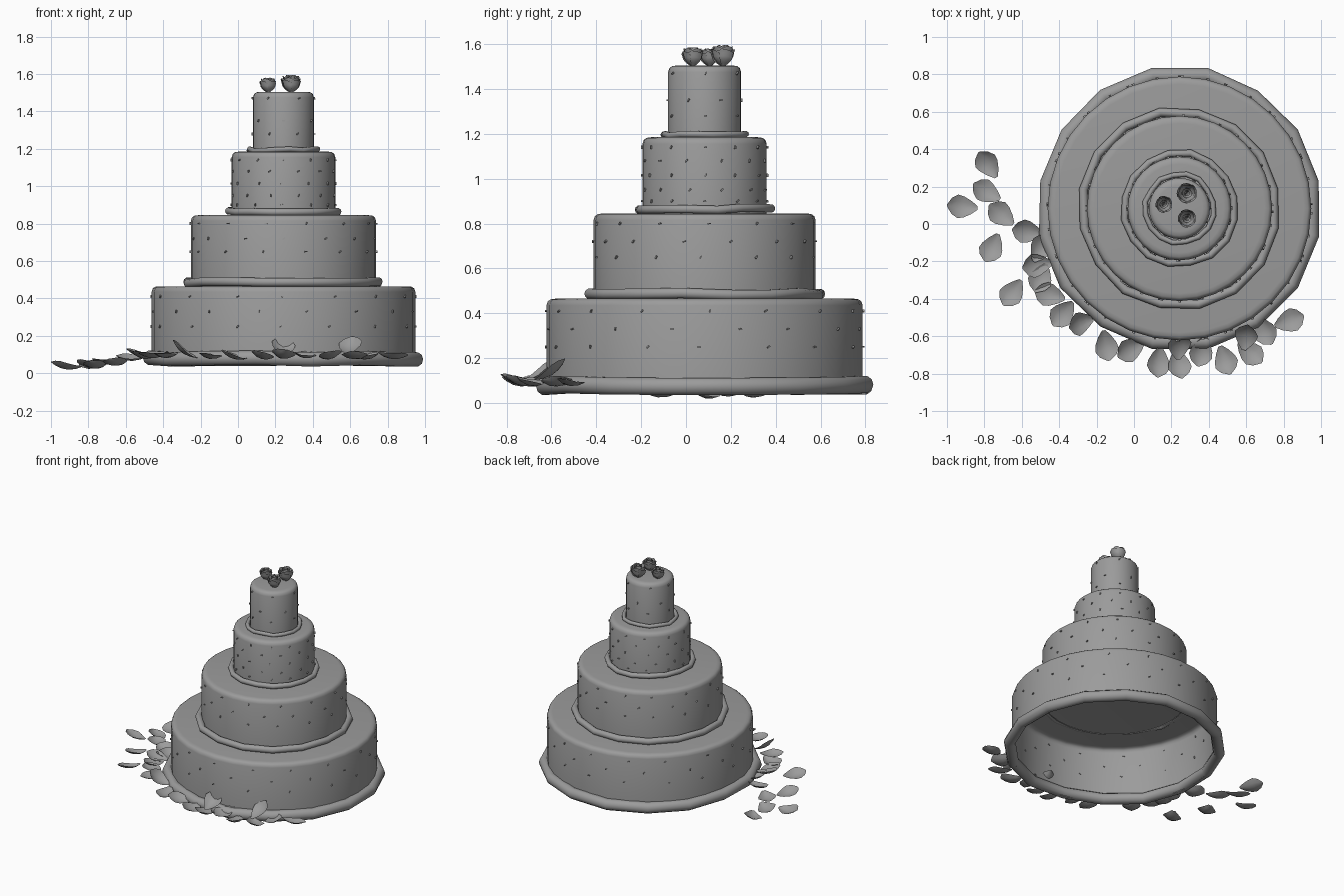
import bpy, bmesh, math, random
from mathutils import Matrix, Vector

if "Cube" in bpy.data.objects:
    bpy.data.objects.remove(bpy.data.objects["Cube"])

random.seed(4)
CX, CY = 0.243, 0.083

# one dark grey for the whole cake
GREY = bpy.data.materials.new("icing_grey")
GREY.diffuse_color = (.33, .33, .33, 1)
GREY.use_nodes = True
GREY.node_tree.nodes["Principled BSDF"].inputs["Base Color"].default_value = GREY.diffuse_color


def finish(bm, name, loc=(0, 0, 0), angle=40):
    mesh = bpy.data.meshes.new(name)
    bm.to_mesh(mesh)
    bm.free()
    mesh.materials.append(GREY)
    ob = bpy.data.objects.new(name, mesh)
    ob.location = loc
    bpy.context.collection.objects.link(ob)
    if angle:
        bpy.ops.object.select_all(action='DESELECT')
        ob.select_set(True)
        bpy.context.view_layer.objects.active = ob
        bpy.ops.object.shade_smooth_by_angle(angle=math.radians(angle))
    return ob


def tier(name, r, z0, z1, n=32):
    """Open-bottomed cake tier with a softened top edge."""
    bm = bmesh.new()
    prof = [(r, z0), (r, z1 - .03), (r - .006, z1 - .012), (r - .018, z1 - .003), (r - .04, z1)]
    rings = [[bm.verts.new((p * math.cos(math.tau * i / n), p * math.sin(math.tau * i / n), z))
              for i in range(n)] for p, z in prof]
    for a, b in zip(rings, rings[1:]):
        for i in range(n):
            j = (i + 1) % n
            bm.faces.new((a[i], a[j], b[j], b[i]))
    bm.faces.new(rings[-1])
    finish(bm, name, (CX, CY, 0))


def piping(name, outer, z, minor, n=16, m=10):
    """Slightly uneven rope of icing around a tier's base."""
    bm = bmesh.new()
    rings = []
    for i in range(n):
        a = math.tau * (i + .5) / n
        R = outer - minor + random.uniform(-.004, .008)
        zz = z + random.uniform(-.006, .006)
        rings.append([bm.verts.new(((R + minor * math.cos(t)) * math.cos(a),
                                    (R + minor * math.cos(t)) * math.sin(a),
                                    zz + minor * math.sin(t)))
                      for t in (math.tau * k / m for k in range(m))])
    for i in range(n):
        a, b = rings[i], rings[(i + 1) % n]
        for k in range(m):
            l = (k + 1) % m
            bm.faces.new((a[k], b[k], b[l], a[l]))
    finish(bm, name, (CX, CY, 0), 80)


def sprinkles(name, r, rows, count):
    """Staggered rows of tiny sugar chips on a tier wall."""
    bm = bmesh.new()
    for k, z in enumerate(rows):
        for i in range(count):
            a = math.tau * (i + .5 * (k % 2) + random.uniform(-.1, .1)) / count
            m = (Matrix.Translation((r * math.cos(a), r * math.sin(a), z))
                 @ Matrix.Rotation(a, 4, 'Z')
                 @ Matrix.Rotation(random.uniform(0, 1.5), 4, 'X')
                 @ Matrix.Diagonal((.014, .014, .006, 1)))
            bmesh.ops.create_cube(bm, size=1, matrix=m)
    finish(bm, name, (CX, CY, 0), 0)


def petal(name, x, y, z, deg, tilt, roll):
    """Cupped petal, narrow at its base and broad with a small point at its end."""
    bm = bmesh.new()
    L, cols = .165, 4
    stations = [(0, .010), (.2, .036), (.45, .058), (.65, .064), (.85, .044), (1, .006)]
    rows = []
    for t, w in stations:
        row = []
        for c in range(cols + 1):
            s = c / cols * 2 - 1
            row.append(bm.verts.new(((t - .5) * L, s * w,
                                     .024 * s * s * (w / .064) + .10 * (t - .5) ** 2 - .014)))
        rows.append(row)
    for a, b in zip(rows, rows[1:]):
        for c in range(cols):
            bm.faces.new((a[c], b[c], b[c + 1], a[c + 1]))
    bm.transform(Matrix.Rotation(math.radians(deg), 4, 'Z')
                 @ Matrix.Rotation(-tilt, 4, 'Y') @ Matrix.Rotation(roll, 4, 'X'))
    finish(bm, name, (x, y, z))


def rose(name, x, y, z, s, turn):
    """Rose head: nested layers of overlapping cupped petals."""
    bm = bmesh.new()
    layers = [(5, .040, .066, .95), (5, .033, .078, .9), (4, .024, .083, 1.1), (3, .013, .083, 1.5)]
    nu, nv = 6, 5
    for li, (cnt, R, h, half) in enumerate(layers):
        for p in range(cnt):
            mid = turn + math.tau * p / cnt + li * .5
            grid = []
            for v in range(nv + 1):
                t = v / nv
                row = []
                for u in range(nu + 1):
                    q = u / nu * 2 - 1
                    a = mid + q * half
                    rad = (R * (.2 + .8 * math.sin(min(t * 2.4, 1.57))) + .003 * q
                           + (.007 * t ** 4 if li < 2 else 0))
                    hh = h * t * (1 - .22 * q * q)
                    row.append(bm.verts.new((rad * math.cos(a) * s, rad * math.sin(a) * s, hh * s)))
                grid.append(row)
            for a, b in zip(grid, grid[1:]):
                for u in range(nu):
                    bm.faces.new((a[u], a[u + 1], b[u + 1], b[u]))
    finish(bm, name, (x, y, z))


# cake tiers with their icing ropes and sprinkles
# (name, radius, bottom, top, rope outer radius, rope z, rope thickness, rows, count)
TIERS = [
    ("bottom", .705, .045, .465, .760, .079, .040, (.41, .33, .25), 16),
    ("lower_middle", .495, .46, .845, .541, .485, .024, (.80, .72, .65), 14),
    ("upper_middle", .277, .84, 1.185, .313, .866, .019, (1.14, 1.08, 1.015, .95, .90), 12),
    ("top", .163, 1.18, 1.505, .194, 1.194, .014, (1.47, 1.35, 1.28), 6),
]
for nm, r, z0, z1, ro, rz, rm, rows, cnt in TIERS:
    tier(nm + "_tier", r, z0, z1)
    piping(nm + "_icing_rope", ro, rz, rm)
    sprinkles(nm + "_sprinkles", r, rows, cnt)

# roses on top
for i, (x, y, s) in enumerate([(.16, .105, .93), (.283, .165, 1.12), (.283, .03, 1.0)]):
    rose(f"rose_{i + 1}", x, y, 1.503, s, i * 1.3)

# scattered petals: x, y, z, direction of the broad end in degrees
PETALS = [
    (-.78, .32, .04, 125), (-.79, .17, .045, 150), (-.92, .09, .035, 175), (-.71, .05, .06, 140),
    (-.76, -.13, .04, 245), (-.57, -.04, .08, 170), (-.50, -.13, .095, 60), (-.52, -.22, .10, 190),
    (-.50, -.29, .09, 250), (-.65, -.37, .055, 235), (-.45, -.38, .095, 165), (-.38, -.48, .095, 230),
    (-.29, -.53, .12, 200), (-.15, -.65, .09, 280), (-.02, -.67, .09, 210), (.13, -.74, .09, 265),
    (.24, -.75, .095, 280), (.36, -.68, .095, 255), (.49, -.73, .09, 290), (.24, -.65, .135, 85),
    (.62, -.69, .09, 320), (.60, -.60, .14, 80), (.70, -.57, .09, 300), (.83, -.52, .09, 20),
]
for i, (x, y, z, d) in enumerate(PETALS):
    steep = .6 if z > .1 else random.uniform(-.15, .25)
    petal(f"petal_{i + 1}", x, y, z, d, steep, random.uniform(-.3, .3))
